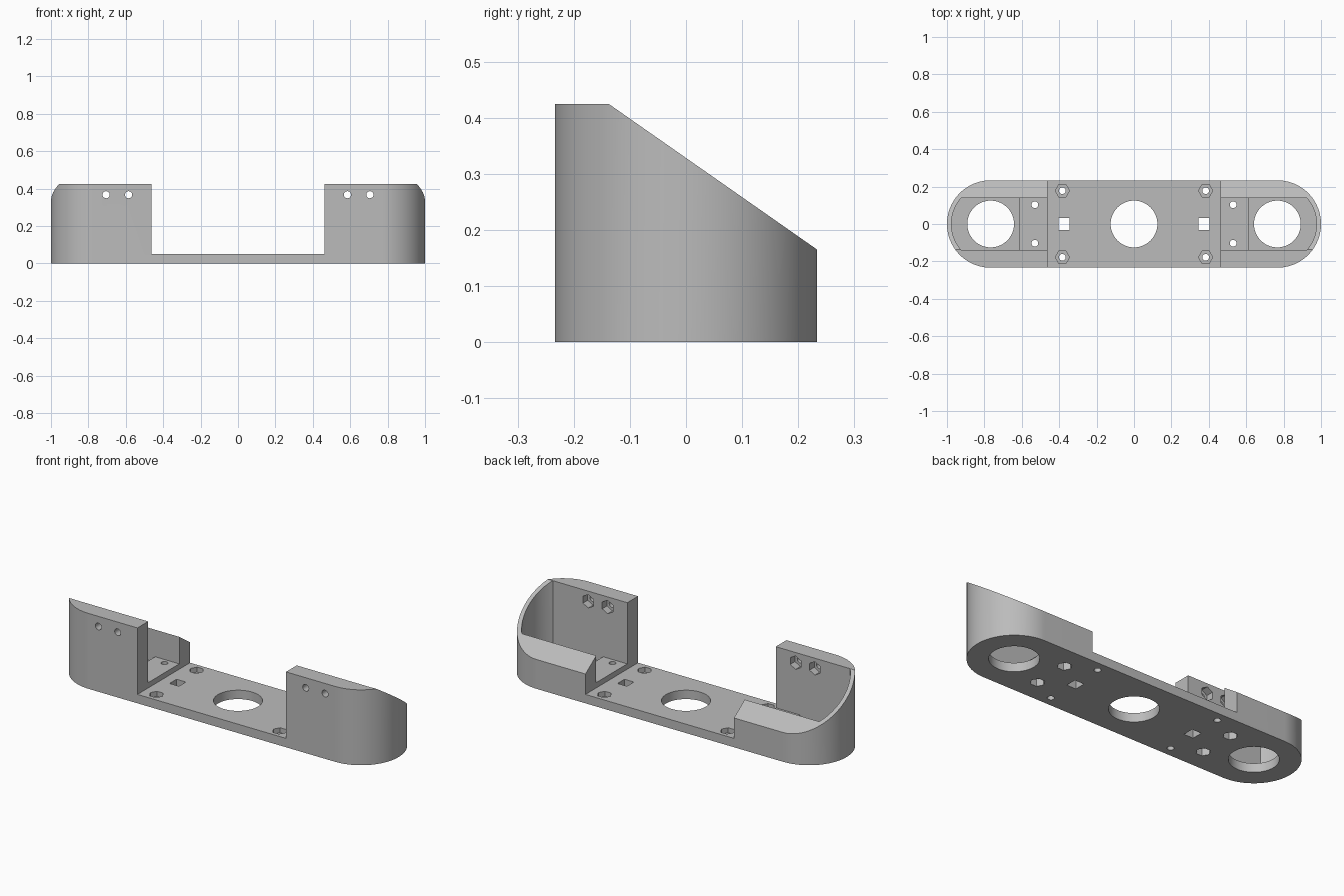
import bpy, bmesh
from math import sin, cos, pi, asin

cube = bpy.data.objects.get("Cube")
if cube:
    bpy.data.objects.remove(cube, do_unlink=True)

R = 0.2335           # end radius and half depth
CX = 1 - R           # centre of the rounded ends
FLOOR, PAD, TOP = 0.05, 0.08, 0.424
WALL = 0.138         # half depth of the pockets

grey = bpy.data.materials.new("plain_grey")
grey.use_nodes = True
grey.diffuse_color = (0.5, 0.5, 0.5, 1)
grey.node_tree.nodes["Principled BSDF"].inputs["Base Color"].default_value = (0.5, 0.5, 0.5, 1)


def prism(name, outline, axis, lo, hi):
    """Extrude a 2D outline along x, y or z from lo to hi."""
    place = {"x": lambda a, b, h: (h, a, b),
             "y": lambda a, b, h: (a, h, b),
             "z": lambda a, b, h: (a, b, h)}[axis]
    bm = bmesh.new()
    low = [bm.verts.new(place(a, b, lo)) for a, b in outline]
    high = [bm.verts.new(place(a, b, hi)) for a, b in outline]
    bm.faces.new(low)
    bm.faces.new(high)
    n = len(outline)
    for i in range(n):
        j = (i + 1) % n
        bm.faces.new((low[i], low[j], high[j], high[i]))
    bmesh.ops.recalc_face_normals(bm, faces=bm.faces)
    mesh = bpy.data.meshes.new(name)
    bm.to_mesh(mesh)
    bm.free()
    obj = bpy.data.objects.new(name, mesh)
    bpy.context.collection.objects.link(obj)
    return obj


def arc(cx, cy, r, start, end, steps):
    return [(cx + r * cos(start + (end - start) * i / steps),
             cy + r * sin(start + (end - start) * i / steps)) for i in range(steps + 1)]


def ring(cx, cy, r, sides, turn=0.0):
    return arc(cx, cy, r, turn, turn + 2 * pi, sides)[:-1]


def rect(x0, x1, y0, y1):
    return [(x0, y0), (x1, y0), (x1, y1), (x0, y1)]


# Rounded solid body
body = prism("holder_body",
             arc(CX, 0, R, -pi / 2, pi / 2, 48) + arc(-CX, 0, R, pi / 2, 3 * pi / 2, 48),
             "z", 0, TOP)
body.data.materials.append(grey)
cutters = []


def cut(*args):
    cutters.append(prism("cutter", *args))


# Sloped top, open middle and central hole
slope = (0.165 - TOP) / (R + 0.137)
cut([(-0.137, TOP), (0.4, TOP + slope * 0.537), (0.4, 0.6), (-0.137, 0.6)], "x", -1.2, 1.2)
cut(rect(-0.462, 0.462, -0.4, 0.4), "z", FLOOR, 0.7)
cut(ring(0, 0, 0.125, 64), "z", -0.1, 0.2)

for s in (-1, 1):
    # Pocket with a curved end, and its raised pad
    a = asin(WALL / 0.21)
    pocket = arc(CX, 0, 0.21, -a, a, 24) + [(0.612, WALL), (0.612, -WALL)]
    cut([(s * x, y) for x, y in pocket], "z", FLOOR, 0.7)
    cut(rect(*sorted((s * 0.4, s * 0.66)), -WALL, WALL), "z", PAD, 0.7)
    # Large end hole and square slot
    cut(ring(s * CX, 0, 0.125, 64), "z", -0.1, 0.2)
    cut(rect(s * 0.375 - 0.029, s * 0.375 + 0.029, -0.031, 0.031), "z", -0.1, 0.2)
    for t in (-1, 1):
        # Plate screw holes with nut recess on top
        x, y = s * 0.383, t * 0.178
        cut(ring(x, y, 0.018, 24), "z", -0.1, 0.2)
        cut(ring(x, y, 0.038, 6), "z", 0.022, 0.2)
        # Pad screw holes with nut recess underneath
        x, y = s * 0.53, t * 0.103
        cut(ring(x, y, 0.018, 24), "z", -0.1, 0.2)
        cut(ring(x, y, 0.038, 6), "z", -0.1, 0.04)
        # Front wall screw holes with nut recess inside
        x = s * 0.645 + t * 0.06
        cut(ring(x, 0.367, 0.019, 24), "y", -0.4, -0.1)
        cut(ring(x, 0.367, 0.038, 6, pi / 2), "y", -0.18, -0.1)

# Apply all cuts in turn and remove the cutters
for c in cutters:
    mod = body.modifiers.new("cut", "BOOLEAN")
    mod.operation = "DIFFERENCE"
    mod.solver = "EXACT"
    mod.object = c
    c.hide_render = True
graph = bpy.context.evaluated_depsgraph_get()
mesh = bpy.data.meshes.new_from_object(body.evaluated_get(graph))
body.modifiers.clear()
body.data = mesh
for c in cutters:
    bpy.data.objects.remove(c, do_unlink=True)

bpy.ops.object.select_all(action="DESELECT")
body.select_set(True)
bpy.context.view_layer.objects.active = body
bpy.ops.object.shade_smooth_by_angle(angle=pi / 6)
